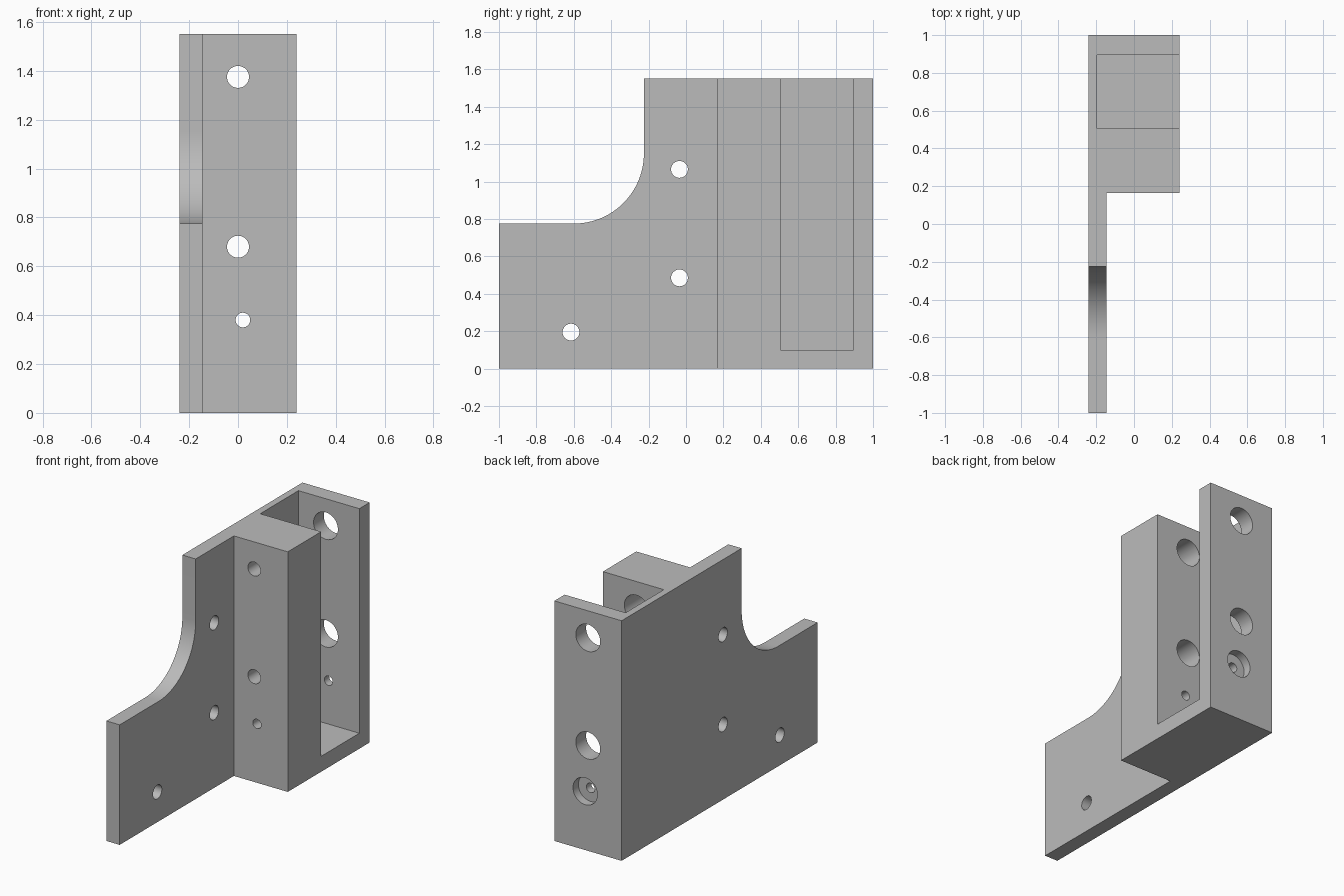
import bpy
import bmesh
from math import pi, sin, cos, radians

cube = bpy.data.objects.get("Cube")
if cube:
    bpy.data.objects.remove(cube, do_unlink=True)

# Material
grey = bpy.data.materials.new("plain grey")
grey.use_nodes = True
colour = (0.5, 0.5, 0.5, 1)
grey.diffuse_color = colour
grey.node_tree.nodes["Principled BSDF"].inputs["Base Color"].default_value = colour

# Main dimensions
HALF_W, HEIGHT = 0.24, 1.55
PLATE_X, BLOCK_Y = -0.145, 0.165
SHELF_Z, STEP_Y, FILLET = 0.775, -0.225, 0.375


def cut(body, cutter):
    """Subtract a cutter from the body and remove the cutter."""
    cutter.hide_render = True
    mod = body.modifiers.new("cut", "BOOLEAN")
    mod.operation = "DIFFERENCE"
    mod.solver = "EXACT"
    mod.object = cutter
    bpy.ops.object.select_all(action="DESELECT")
    bpy.context.view_layer.objects.active = body
    body.select_set(True)
    bpy.ops.object.modifier_apply(modifier=mod.name)
    bpy.data.objects.remove(cutter, do_unlink=True)


def box(name, low, high):
    mid = [(a + b) / 2 for a, b in zip(low, high)]
    bpy.ops.mesh.primitive_cube_add(size=1, location=mid)
    ob = bpy.context.object
    ob.name = name
    ob.scale = [b - a for a, b in zip(low, high)]
    bpy.context.view_layer.update()
    return ob


def bore(name, radius, axis, start, end, across, z):
    """Cylinder along x or y from start to end."""
    mid = (start + end) / 2
    along_x = axis == "x"
    bpy.ops.mesh.primitive_cylinder_add(
        vertices=48, radius=radius, depth=end - start,
        location=(mid, across, z) if along_x else (across, mid, z),
        rotation=(0, pi / 2, 0) if along_x else (pi / 2, 0, 0))
    bpy.context.object.name = name
    return bpy.context.object


# Side profile with the concave fillet, extruded across the full width
profile = [(1, HEIGHT), (1, 0), (-1, 0), (-1, SHELF_Z)]
for i in range(25):
    a = radians(-90 + 90 * i / 24)
    profile.append((STEP_Y - FILLET + FILLET * cos(a), SHELF_Z + FILLET + FILLET * sin(a)))
profile.append((STEP_Y, HEIGHT))

bm = bmesh.new()
face = bm.faces.new([bm.verts.new((-HALF_W, y, z)) for y, z in profile])
ext = bmesh.ops.extrude_face_region(bm, geom=[face])
bmesh.ops.translate(bm, vec=(2 * HALF_W, 0, 0),
                    verts=[v for v in ext["geom"] if isinstance(v, bmesh.types.BMVert)])
bmesh.ops.recalc_face_normals(bm, faces=bm.faces)
mesh = bpy.data.meshes.new("mounting_bracket")
bm.to_mesh(mesh)
bm.free()
bracket = bpy.data.objects.new("mounting_bracket", mesh)
bpy.context.collection.objects.link(bracket)
mesh.materials.append(grey)

# Thin side plate and pocket open to the top and left
cut(bracket, box("plate_relief", (PLATE_X, -1.2, -0.2), (0.5, BLOCK_Y, 1.8)))
cut(bracket, box("pocket", (-0.195, 0.505, 0.1), (0.5, 0.895, 1.8)))

# Holes through the side plate
for y, z in [(-0.035, 1.065), (-0.035, 0.485), (-0.615, 0.195)]:
    cut(bracket, bore("plate_hole", 0.045, "x", -0.4, 0, y, z))

# Bolt holes, wide from the back and narrow at the front face
for z in (1.375, 0.68):
    cut(bracket, bore("bolt_hole", 0.045, "y", 0, 0.4, 0, z))
    cut(bracket, bore("bolt_head_bore", 0.087, "y", 0.265, 1.2, 0, z))

# Small pin hole with a shallow recess at the back
cut(bracket, bore("pin_hole", 0.03, "y", 0, 1.2, 0.02, 0.38))
cut(bracket, bore("pin_recess", 0.087, "y", 0.945, 1.2, 0.02, 0.38))

bpy.ops.object.select_all(action="DESELECT")
bracket.select_set(True)
bpy.context.view_layer.objects.active = bracket
bpy.ops.object.shade_smooth_by_angle(angle=radians(30))
